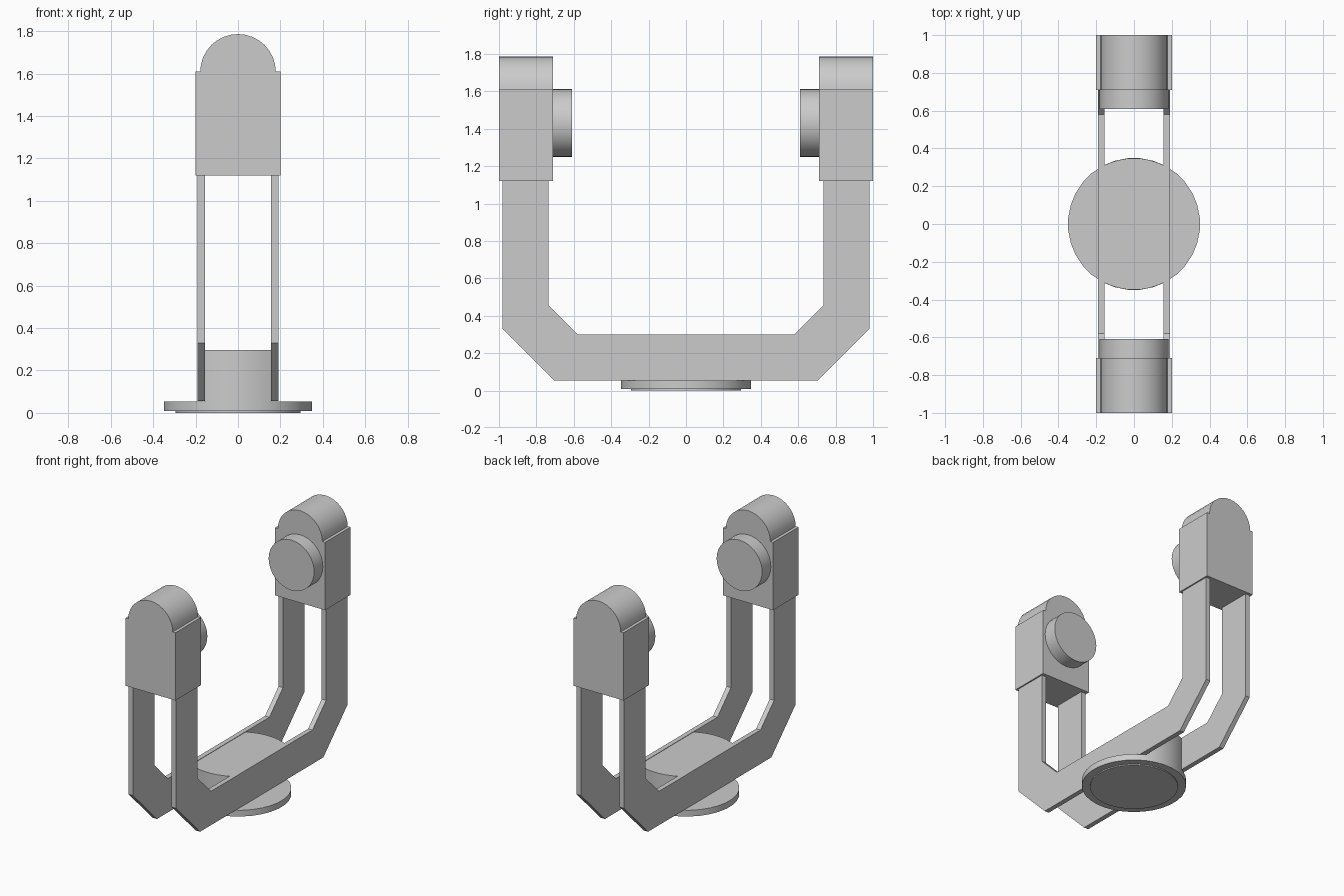
import bpy, bmesh, math
from mathutils import Vector

if "Cube" in bpy.data.objects:
    bpy.data.objects.remove(bpy.data.objects["Cube"], do_unlink=True)

GREY = (0.6, 0.6, 0.6, 1)
grey = bpy.data.materials.new("plain grey")
grey.use_nodes = True
grey.diffuse_color = GREY
grey.node_tree.nodes["Principled BSDF"].inputs["Base Color"].default_value = GREY


def extrude(name, outline, direction):
    """Solid made by sweeping a closed outline along a vector."""
    bm = bmesh.new()
    face = bm.faces.new([bm.verts.new(p) for p in outline])
    swept = bmesh.ops.extrude_face_region(bm, geom=[face], use_keep_orig=True)
    moved = [g for g in swept["geom"] if isinstance(g, bmesh.types.BMVert)]
    bmesh.ops.translate(bm, vec=Vector(direction), verts=moved)
    bmesh.ops.recalc_face_normals(bm, faces=bm.faces)
    mesh = bpy.data.meshes.new(name)
    bm.to_mesh(mesh)
    bm.free()
    obj = bpy.data.objects.new(name, mesh)
    bpy.context.collection.objects.link(obj)
    mesh.materials.append(grey)
    bpy.ops.object.select_all(action="DESELECT")
    bpy.context.view_layer.objects.active = obj
    obj.select_set(True)
    bpy.ops.object.shade_smooth_by_angle(angle=math.radians(30))
    return obj


def arc(radius, start, end, steps):
    """Points on an arc, angles in degrees, both ends included."""
    angles = [math.radians(start + (end - start) * i / steps) for i in range(steps + 1)]
    return [(radius * math.cos(a), radius * math.sin(a)) for a in angles]


def disc(name, radius, bottom, top):
    ring = arc(radius, 5.625, 365.625, 32)[:-1]
    return extrude(name, [(x, y, bottom) for x, y in ring], (0, 0, top - bottom))


# Round foot with a thin pad underneath
disc("foot_pad", 0.295, 0, 0.008)
disc("foot_flange", 0.35, 0.008, 0.053)

# Hub between the rails: a disc with flat sides
RAIL_IN, RAIL_OUT = 0.155, 0.19
HUB = 0.348
side = math.degrees(math.acos(RAIL_IN / HUB))
hub = arc(HUB, side, 180 - side, 8) + arc(HUB, 180 + side, 360 - side, 8)
extrude("hub", [(x, y, 0.053) for x, y in hub], (0, 0, 0.244))

# Pair of U-shaped rails with chamfered corners
half = [(0.58, 0.3), (0.735, 0.455), (0.735, 1.13), (0.98, 1.13), (0.98, 0.33), (0.705, 0.055)]
profile = half + [(-y, z) for y, z in reversed(half)]
for label, x in (("left", RAIL_IN), ("right", -RAIL_OUT)):
    extrude(label + "_rail", [(x, y, z) for y, z in profile], (RAIL_OUT - RAIL_IN, 0, 0))

# Head block, rounded cap and inner pivot on each end
for label, s in (("front", -1), ("back", 1)):
    block = [(-0.2, 1.12), (0.2, 1.12), (0.2, 1.61), (-0.2, 1.61)]
    extrude(label + "_head", [(x, s, z) for x, z in block], (0, -0.29 * s, 0))
    cap = arc(0.178, 0, 180, 16)
    extrude(label + "_cap", [(x, s, 1.608 + z) for x, z in cap], (0, -0.29 * s, 0))
    pivot = arc(0.182, 0, 360, 32)[:-1]
    extrude(label + "_pivot", [(x, 0.71 * s, 1.43 + z) for x, z in pivot], (0, -0.1 * s, 0))
